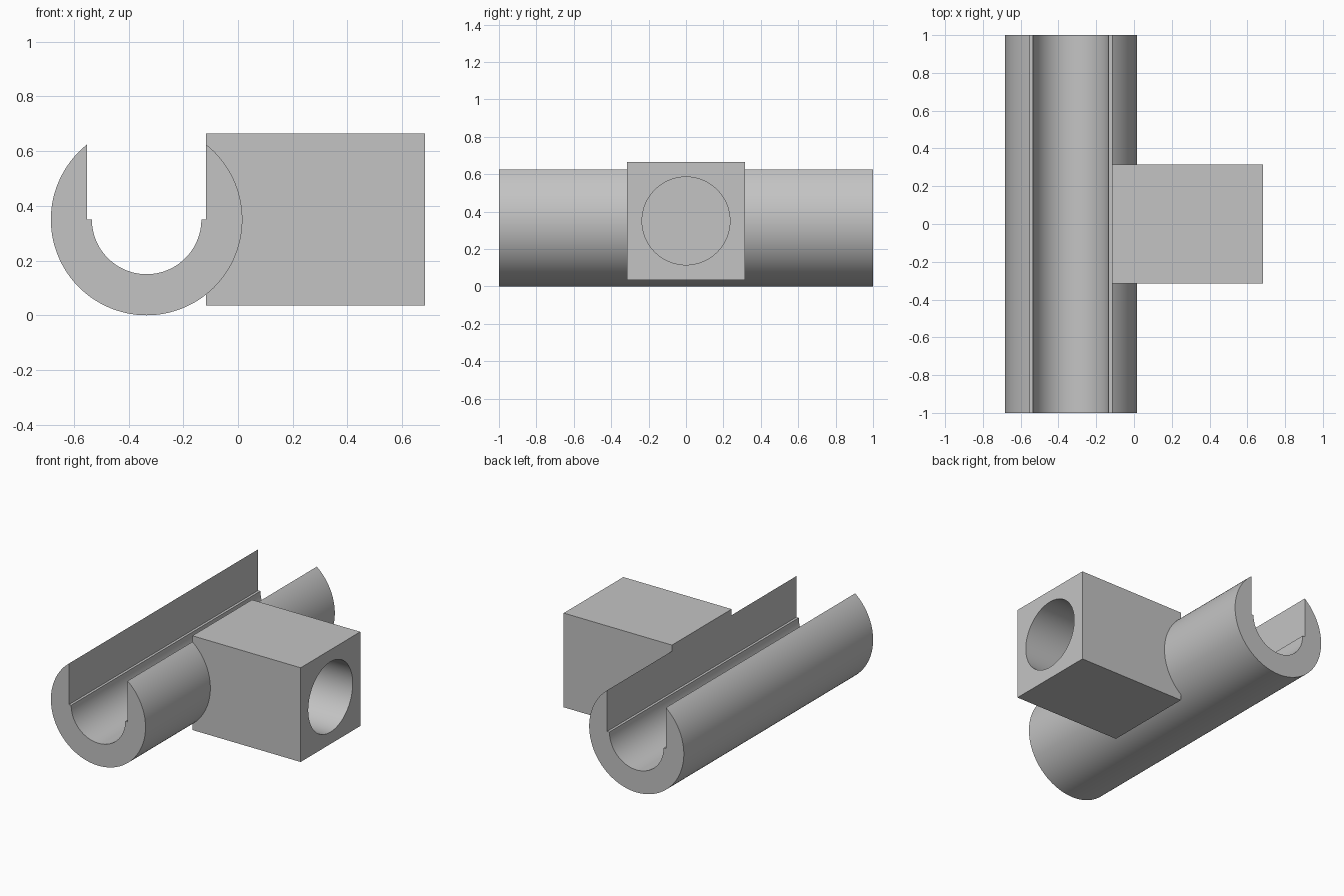
import bpy, bmesh
from math import cos, sin, pi, asin
from mathutils import Matrix, Vector

cube = bpy.data.objects.get("Cube")
if cube:
    bpy.data.objects.remove(cube, do_unlink=True)

GREY = (0.55, 0.55, 0.55, 1)
mat = bpy.data.materials.new("plain_grey")
mat.use_nodes = True
mat.diffuse_color = GREY
mat.node_tree.nodes["Principled BSDF"].inputs["Base Color"].default_value = GREY

AXIS_X, AXIS_Z = -0.334, 0.35     # centre of the trough
OUTER, INNER, SLOT = 0.35, 0.2, 0.217
BLOCK_END, BLOCK_SIDE = 0.684, 0.63
BORE, BORE_DEPTH = 0.235, 0.63


def add_object(name, bm):
    bmesh.ops.recalc_face_normals(bm, faces=bm.faces)
    mesh = bpy.data.meshes.new(name)
    bm.to_mesh(mesh)
    bm.free()
    mesh.materials.append(mat)
    obj = bpy.data.objects.new(name, mesh)
    bpy.context.collection.objects.link(obj)
    return obj


def activate(obj):
    bpy.ops.object.select_all(action="DESELECT")
    obj.select_set(True)
    bpy.context.view_layer.objects.active = obj


def arc(radius, start, end, steps):
    angles = [start + (end - start) * i / steps for i in range(steps + 1)]
    return [(AXIS_X + radius * cos(a), AXIS_Z + radius * sin(a)) for a in angles]


# Trough: round outside, half-round channel widening into a straight slot
lip = pi / 2 - asin(SLOT / OUTER)
profile = arc(OUTER, pi - lip, 2 * pi + lip, 96)
profile += [(AXIS_X + SLOT, AXIS_Z)]
profile += arc(INNER, 2 * pi, pi, 64)
profile += [(AXIS_X - SLOT, AXIS_Z)]
bm = bmesh.new()
face = bm.faces.new([bm.verts.new((x, -1, z)) for x, z in profile])
result = bmesh.ops.extrude_face_region(bm, geom=[face])
moved = [v for v in result["geom"] if isinstance(v, bmesh.types.BMVert)]
bmesh.ops.translate(bm, verts=moved, vec=(0, 2, 0))
trough = add_object("trough", bm)

# Side block, flush with the slot wall
start = AXIS_X + SLOT
length = BLOCK_END - start
bm = bmesh.new()
bmesh.ops.create_cube(bm, size=1, matrix=Matrix.Translation((start + length / 2, 0, AXIS_Z))
                      @ Matrix.Diagonal((length, BLOCK_SIDE, BLOCK_SIDE, 1)))
block = add_object("side_block", bm)

# Blind round bore in the end of the block
overshoot = 0.1
bm = bmesh.new()
centre = Vector((BLOCK_END + (overshoot - BORE_DEPTH) / 2, 0, AXIS_Z))
bmesh.ops.create_cone(bm, cap_ends=True, segments=96, radius1=BORE, radius2=BORE,
                      depth=BORE_DEPTH + overshoot,
                      matrix=Matrix.Translation(centre) @ Matrix.Rotation(pi / 2, 4, "Y"))
cutter = add_object("bore_cutter", bm)
cutter.hide_render = True

activate(block)
cut = block.modifiers.new("bore", "BOOLEAN")
cut.operation = "DIFFERENCE"
cut.solver = "EXACT"
cut.object = cutter
bpy.ops.object.modifier_apply(modifier=cut.name)
bpy.data.objects.remove(cutter, do_unlink=True)

# Smooth the round surfaces, keep the edges sharp
for obj in (trough, block):
    activate(obj)
    bpy.ops.object.shade_smooth_by_angle(angle=pi / 6)
